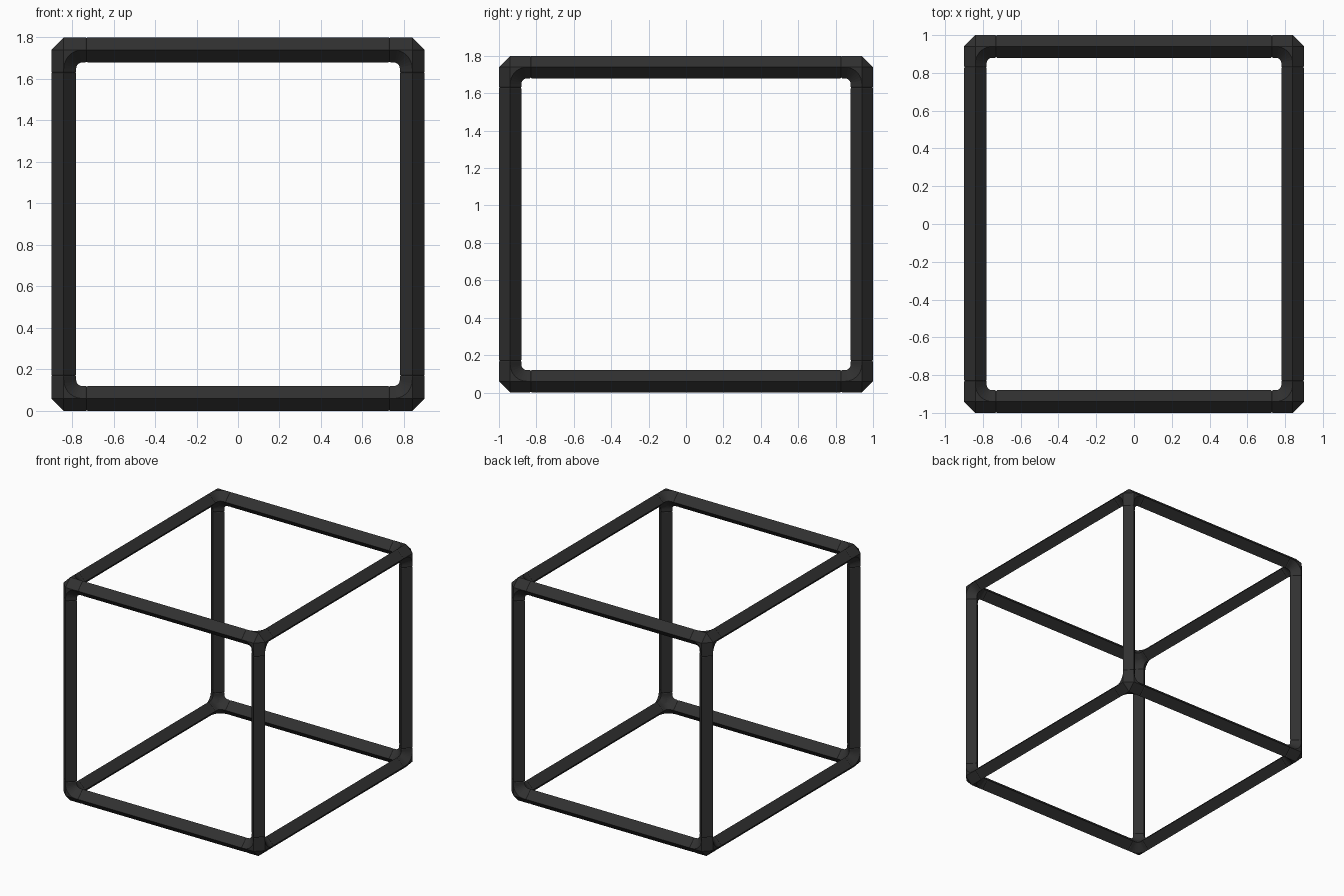
import bpy, bmesh, math
from itertools import product
from mathutils import Vector

cube = bpy.data.objects.get("Cube")
if cube:
    bpy.data.objects.remove(cube, do_unlink=True)

R = 0.06                              # half diagonal of the diamond section
HALF = Vector((0.84, 0.94, 0.84))     # tube axes measured from the frame centre
CENTRE = Vector((0, 0, 0.9))
JOINT = 0.11                          # distance from corner to joint
BEND = 0.09                           # radius of the inner bends
AXES = [Vector((1, 0, 0)), Vector((0, 1, 0)), Vector((0, 0, 1))]

black = bpy.data.materials.new("matte black")
black.use_nodes = True
color = (0.03, 0.03, 0.03, 1)
black.diffuse_color = color
black.node_tree.nodes["Principled BSDF"].inputs["Base Color"].default_value = color


def loft(bm, rings, capped=True):
    """Skin a series of closed rings of points."""
    loops = [[bm.verts.new(p) for p in ring] for ring in rings]
    n = len(loops[0])
    for a, b in zip(loops, loops[1:]):
        for i in range(n):
            j = (i + 1) % n
            bm.faces.new((a[i], a[j], b[j], b[i]))
    if capped:
        bm.faces.new(loops[0])
        bm.faces.new(loops[-1])


def diamond_bar(bm, origin, axis, u, v, stations):
    """Diamond bar along an axis; stations are (distance, section scale)."""
    loft(bm, [[origin + axis * d + w * R * s for w in (u, v, -u, -v)]
              for d, s in stations])


def finish(bm, name):
    bmesh.ops.remove_doubles(bm, verts=bm.verts, dist=1e-5)
    bmesh.ops.recalc_face_normals(bm, faces=bm.faces)
    mesh = bpy.data.meshes.new(name)
    bm.to_mesh(mesh)
    bm.free()
    mesh.materials.append(black)
    obj = bpy.data.objects.new(name, mesh)
    bpy.context.collection.objects.link(obj)


SIDES = [("right", "left"), ("front", "back"), ("bottom", "top")]

# Twelve straight tubes, slightly tapered at the joints
for k in range(3):
    i, j = (k + 1) % 3, (k + 2) % 3
    end = HALF[k] - JOINT
    stations = [(-end, 0.94), (-end + 0.005, 1), (end - 0.005, 1), (end, 0.94)]
    for si, sj in product((-1, 1), repeat=2):
        bm = bmesh.new()
        origin = CENTRE + AXES[i] * HALF[i] * si + AXES[j] * HALF[j] * sj
        diamond_bar(bm, origin, AXES[k], AXES[i], AXES[j], stations)
        finish(bm, f"{SIDES[i][si > 0]}_{SIDES[j][sj > 0]}_tube")

# Eight three-way corner connectors
for signs in product((-1, 1), repeat=3):
    bm = bmesh.new()
    origin = CENTRE + Vector([h * s for h, s in zip(HALF, signs)])
    inward = [-a * s for a, s in zip(AXES, signs)]
    # Faceted core that gives the chamfered outer corner
    core = bmesh.new()
    for a in AXES:
        for s in (-1, 1):
            bm.verts.new(origin + a * R * s)
    bmesh.ops.convex_hull(bm, input=bm.verts[:])
    core.free()
    for k in range(3):
        u, v, n = inward[k], inward[(k + 1) % 3], inward[(k + 2) % 3]
        # Socket arm, slightly tapered at the joint
        diamond_bar(bm, origin, u, v, n,
                    [(0, 1), (JOINT - 0.005, 1), (JOINT, 0.94)])
        # Rounded inner bend between two arms
        rings = []
        for step in range(9):
            t = math.radians(90 * step / 8)
            out = -u * math.cos(t) - v * math.sin(t)
            hub = origin + (u + v) * BEND
            ridge = hub + out * BEND
            rings.append([origin + n * R, ridge + n * R,
                          hub + out * (BEND - R), ridge - n * R, origin - n * R])
        loft(bm, rings, capped=False)
    name = "_".join(SIDES[a][signs[a] > 0] for a in (1, 0, 2))
    finish(bm, name + "_corner")
